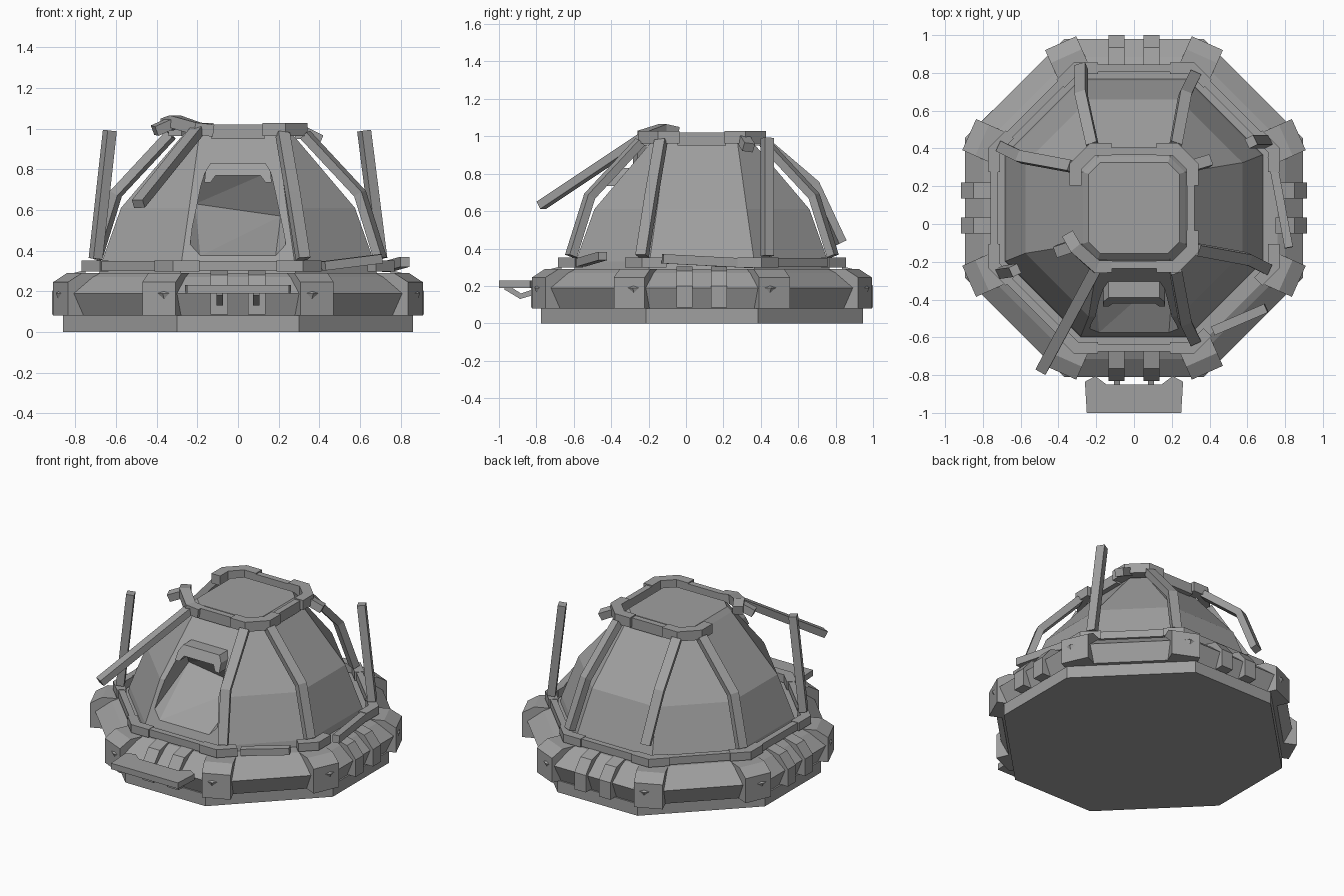
import bpy, bmesh, math
from mathutils import Vector, Matrix

if "Cube" in bpy.data.objects:
    bpy.data.objects.remove(bpy.data.objects["Cube"])

grey = bpy.data.materials.new("plain_grey")
grey.use_nodes = True
GREY = (0.35, 0.35, 0.35, 1)
grey.diffuse_color = GREY
grey.node_tree.nodes["Principled BSDF"].inputs["Base Color"].default_value = GREY

CENTRE = Vector((0, 0.085, 0))  # middle of the dome; the porch shelf sticks out in front


def finish(name, bm):
    bmesh.ops.recalc_face_normals(bm, faces=bm.faces[:])
    mesh = bpy.data.meshes.new(name)
    bm.to_mesh(mesh)
    bm.free()
    mesh.materials.append(grey)
    obj = bpy.data.objects.new(name, mesh)
    obj.location = CENTRE
    bpy.context.collection.objects.link(obj)
    return obj


def octagon(a, h, z):
    """Eight corners: apothem a, half side h."""
    flat = [(a, h), (h, a), (-h, a), (-a, h), (-a, -h), (-h, -a), (h, -a), (a, -h)]
    return [Vector((x, y, z)) for x, y in flat]


def loft(name, rings):
    bm = bmesh.new()
    loops = [[bm.verts.new(p) for p in ring] for ring in rings]
    for low, high in zip(loops, loops[1:]):
        for i in range(len(low)):
            j = (i + 1) % len(low)
            bm.faces.new((low[i], low[j], high[j], high[i]))
    bm.faces.new(loops[0])
    bm.faces.new(loops[-1])
    return finish(name, bm)


def beam(name, points, width, thick, up=None):
    """Rectangular bar along a path, with mitred bends."""
    pts = [Vector(p) for p in points]
    rings = []
    for i, p in enumerate(pts):
        before = (p - pts[i - 1]).normalized() if i else Vector()
        after = (pts[i + 1] - p).normalized() if i + 1 < len(pts) else Vector()
        tangent = (before + after).normalized()
        out = Vector(up) if up else p - Vector((0, 0, 0.2))
        side = tangent.cross(out).normalized() * width / 2
        side /= max(0.7, tangent.dot(after if after.length else before))
        top = side.cross(tangent).normalized() * thick / 2
        rings.append([p + side + top, p - side + top, p - side - top, p + side - top])
    return loft(name, rings)


def prism(name, profile, width, angle, shift=0):
    """Radius/height profile given a width, then turned to face an angle."""
    turn = Matrix.Rotation(math.radians(angle), 3, "Z")
    return loft(name, [[turn @ Vector((r, shift + s * width / 2, z)) for r, z in profile]
                       for s in (-1, 1)])


# Base with a bulging rim
loft("base", [octagon(0.86, 0.3, 0), octagon(0.86, 0.3, 0.08),
              octagon(0.85, 0.345, 0.08), octagon(0.895, 0.37, 0.19),
              octagon(0.8, 0.33, 0.27), octagon(0.76, 0.315, 0.29)])

# Faceted dome
dome = loft("dome", [octagon(0.69, 0.285, 0.25), octagon(0.675, 0.28, 0.33),
                     octagon(0.575, 0.24, 0.61), octagon(0.27, 0.19, 0.97),
                     octagon(0.24, 0.18, 1.0)])

# Wedge-shaped window opening cut into the front of the dome
bm = bmesh.new()
outline = [(0.16, 0.79, 0.43), (0.235, 0.43, 0.64), (0.185, 0.375, 0.66)]
for side in (-1, 1):
    for x, z, y in outline:
        bm.verts.new((side * x, -y, z))
        bm.verts.new((side * x, -y - 0.2, z))
    bm.verts.new((side * 0.21, -0.31, 0.6 - side * 0.03))
bmesh.ops.convex_hull(bm, input=bm.verts[:])
cutter = finish("window_cutter", bm)
cutter.hide_render = True
cutter.hide_set(True)
cut = dome.modifiers.new("window", "BOOLEAN")
cut.object = cutter
cut.solver = "EXACT"
bpy.context.view_layer.objects.active = dome
bpy.ops.object.modifier_apply(modifier="window")
bpy.data.objects.remove(cutter)

# Window hood
half = [(0.11, 0.77), (0.135, 0.735), (0.165, 0.735), (0.16, 0.79), (0.135, 0.83)]
hood = half + [(-x, z) for x, z in reversed(half)]
loft("window_hood", [[Vector((x, y - (0.83 - z) * 0.5, z)) for x, z in hood]
                     for y in (-0.38, -0.475)])

# Corner blocks and paired clamps round the rim
block = [(0.75, 0.08), (0.955, 0.08), (0.955, 0.245), (0.88, 0.29), (0.72, 0.29)]
clamp = [(0.78, 0.085), (0.915, 0.085), (0.915, 0.2), (0.85, 0.28), (0.75, 0.305), (0.75, 0.2)]
for quarter in range(4):
    for side in (-1, 1):
        prism("corner_block", block, 0.18, quarter * 90 + side * 24)
        prism("rim_clamp", clamp, 0.085, quarter * 90, side * 0.092)

# Bent struts still standing on the dome corners
TOP, KNEE, FOOT = octagon(0.33, 0.22, 0.97), octagon(0.6, 0.27, 0.68), octagon(0.7, 0.32, 0.36)
for i in (1, 3, 6, 7):
    beam("dome_strut", [TOP[i], KNEE[i], FOOT[i]], 0.06, 0.045)

# Damaged struts: one bent outward, one swung loose, two upright posts with stubs
beam("bent_strut", [TOP[2], (-0.28, 0.6, 0.74), (-0.28, 0.745, 0.43)], 0.06, 0.045)
beam("loose_strut", [(-0.2, -0.32, 0.99), (-0.49, -0.86, 0.63)], 0.06, 0.045)
for name, foot, tip in (("right_post", (0.7, 0.35), (0.62, 0.35)),
                        ("left_post", (-0.7, -0.34), (-0.63, -0.33))):
    beam(name, [(*foot, 0.36), (*tip, 0.99)], 0.055, 0.05)
beam("right_stub", [(0.3, 0.22, 0.99), (0.4, 0.25, 0.94)], 0.06, 0.05)
beam("left_stub", [(-0.32, -0.2, 1.03), (-0.41, -0.23, 0.99)], 0.06, 0.05)

# Crown brackets on three corners, the fourth knocked upward
UP = (0, 0, 1)
bracket = [(0.12, 0.31), (0.22, 0.31), (0.31, 0.22), (0.31, 0.12)]
for sx, sy in ((1, 1), (-1, 1), (1, -1)):
    beam("crown_bracket", [(sx * x, sy * y, 0.995) for x, y in bracket], 0.065, 0.065, UP)
beam("loose_bracket", [(-0.35, -0.14, 1.02), (-0.31, -0.21, 1.035),
                       (-0.2, -0.31, 1.0), (-0.12, -0.31, 0.99)], 0.065, 0.06, UP)

# Crown bars between the brackets
for angle in (0, 90, 270):
    turn = Matrix.Rotation(math.radians(angle), 3, "Z")
    beam("crown_bar", [turn @ Vector((0.3, y, 0.985)) for y in (-0.13, 0.13)], 0.04, 0.07, UP)

# Collar brackets at the strut feet, with rails between them
collar = octagon(0.74, 0.307, 0.325)
for i, corner in enumerate(collar):
    before, after = collar[i - 1], collar[(i + 1) % 8]
    beam("collar_bracket", [corner.lerp(before, 0.19), corner, corner.lerp(after, 0.19)],
         0.06, 0.055, UP)
    if i not in (6, 7):
        beam("collar_rail", [corner.lerp(after, 0.15), corner.lerp(after, 0.85)], 0.04, 0.05, UP)
beam("fallen_front_rail", [(0.42, -0.65, 0.325), (0.7, -0.53, 0.36)], 0.05, 0.045, UP)
beam("fallen_side_rail", [(0.73, 0.27, 0.32), (0.82, -0.21, 0.345)], 0.045, 0.05, UP)

# Porch shelf with its two braces
edge = [(0.25, -1.085), (0.26, -0.92), (0.205, -0.89), (0.145, -0.935)]
shelf = edge + [(-x, y) for x, y in reversed(edge)]
loft("porch_shelf", [[Vector((x, y, z)) for x, y in shelf] for z in (0.19, 0.23)])
for side in (-1, 1):
    x = side * 0.09
    beam("shelf_brace", [(x, -0.89, 0.17), (x, -0.97, 0.145), (x, -1.05, 0.195)],
         0.03, 0.03, UP)
